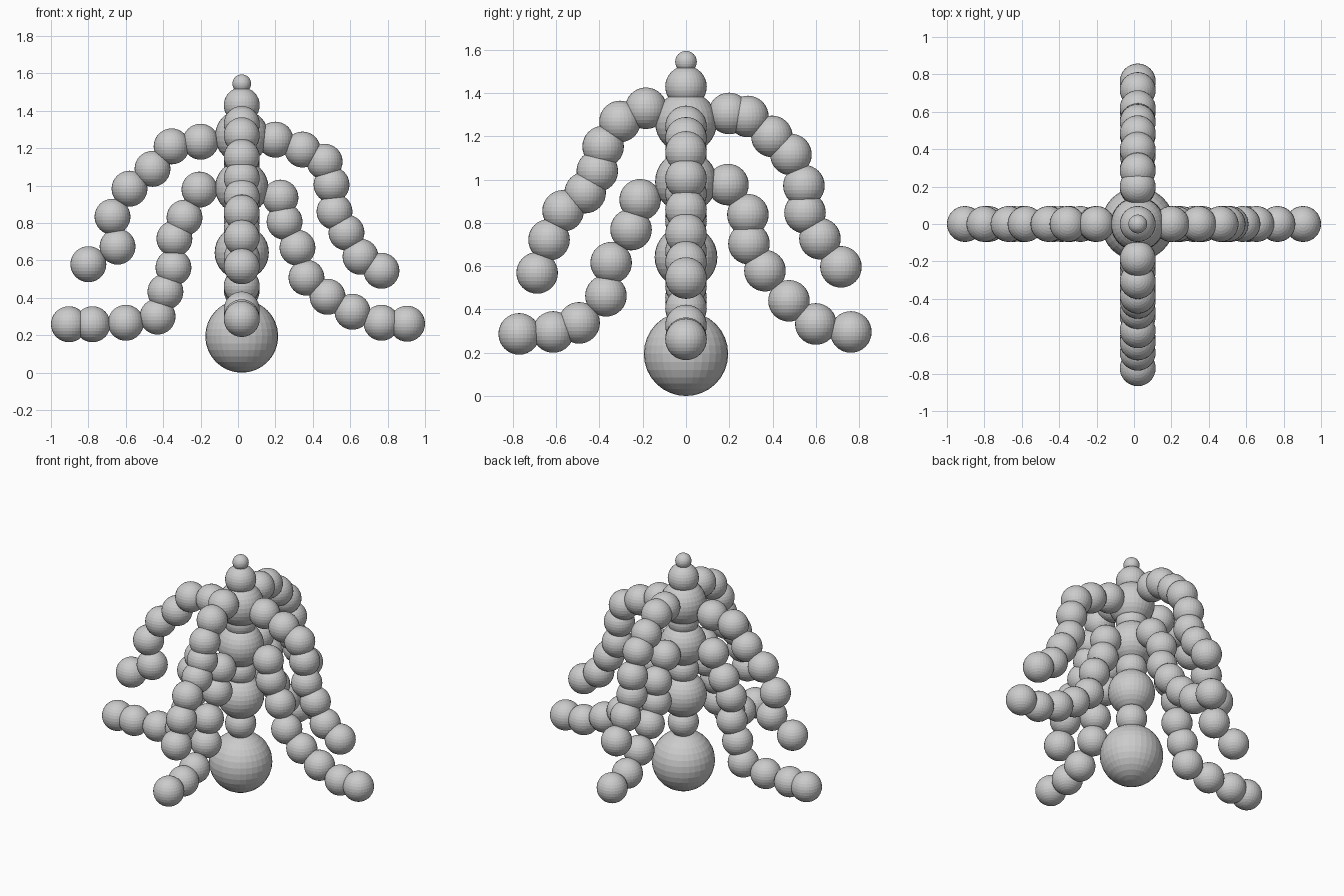
import bpy

CX = 0.02      # the trunk stands slightly off centre
BALL = 0.096   # radius shared by all limb balls


def ball(name, x, y, z, r=BALL):
    bpy.ops.mesh.primitive_uv_sphere_add(segments=32, ring_count=16, radius=r, location=(x, y, z))
    bpy.context.object.name = name


# Trunk: big and small balls stacked upright
trunk = [("base", 0.195, 0.195), ("lower_neck", 0.455, BALL), ("lower_body", 0.642, 0.145),
         ("middle_neck", 0.815, BALL), ("middle_body", 0.99, 0.143), ("upper_neck", 1.14, BALL),
         ("upper_body", 1.265, 0.143), ("head", 1.43, BALL), ("tip", 1.545, 0.05)]
for name, z, r in trunk:
    ball(name, CX, 0, z, r)

# Chains of balls in the side-to-side plane (x, z)
side_arms = {
    "upper_left_arm": [(-.2, 1.235), (-.355, 1.21), (-.457, 1.09), (-.58, .984), (-.671, .834),
                       (-.644, .674), (-.8, .58)],
    "upper_right_arm": [(.2, 1.246), (.345, 1.193), (.463, 1.128), (.5, 1.005), (.516, .861),
                        (.58, .749), (.655, .62), (.767, .545)],
    "lower_left_arm": [(-.206, .979), (-.286, .829), (-.34, .717), (-.345, .562), (-.388, .433),
                       (-.43, .3), (-.6, .267), (-.778, .259), (-.904, .259)],
    "lower_right_arm": [(.227, .936), (.249, .807), (.318, .668), (.366, .508), (.479, .406),
                        (.612, .326), (.767, .267), (.904, .262)],
}
# Chains of balls in the front-to-back plane (y, z)
depth_arms = {
    "upper_front_arm": [(-.185, 1.33), (-.305, 1.269), (-.383, 1.153), (-.41, 1.04), (-.466, .94),
                        (-.568, .856), (-.633, .722), (-.688, .569)],
    "upper_back_arm": [(.199, 1.306), (.286, 1.292), (.397, 1.2), (.485, 1.116), (.545, .972),
                       (.55, .847), (.619, .727), (.716, .597)],
    "lower_front_arm": [(-.212, .907), (-.254, .769), (-.346, .616), (-.37, .463), (-.494, .338),
                        (-.614, .296), (-.771, .287)],
    "lower_back_arm": [(.194, .977), (.286, .838), (.291, .704), (.365, .579), (.476, .44),
                       (.6, .333), (.762, .296)],
}
for name, points in side_arms.items():
    for i, (x, z) in enumerate(points, 1):
        ball(f"{name}_{i}", x, 0, z)
for name, points in depth_arms.items():
    for i, (y, z) in enumerate(points, 1):
        ball(f"{name}_{i}", CX, y, z)
